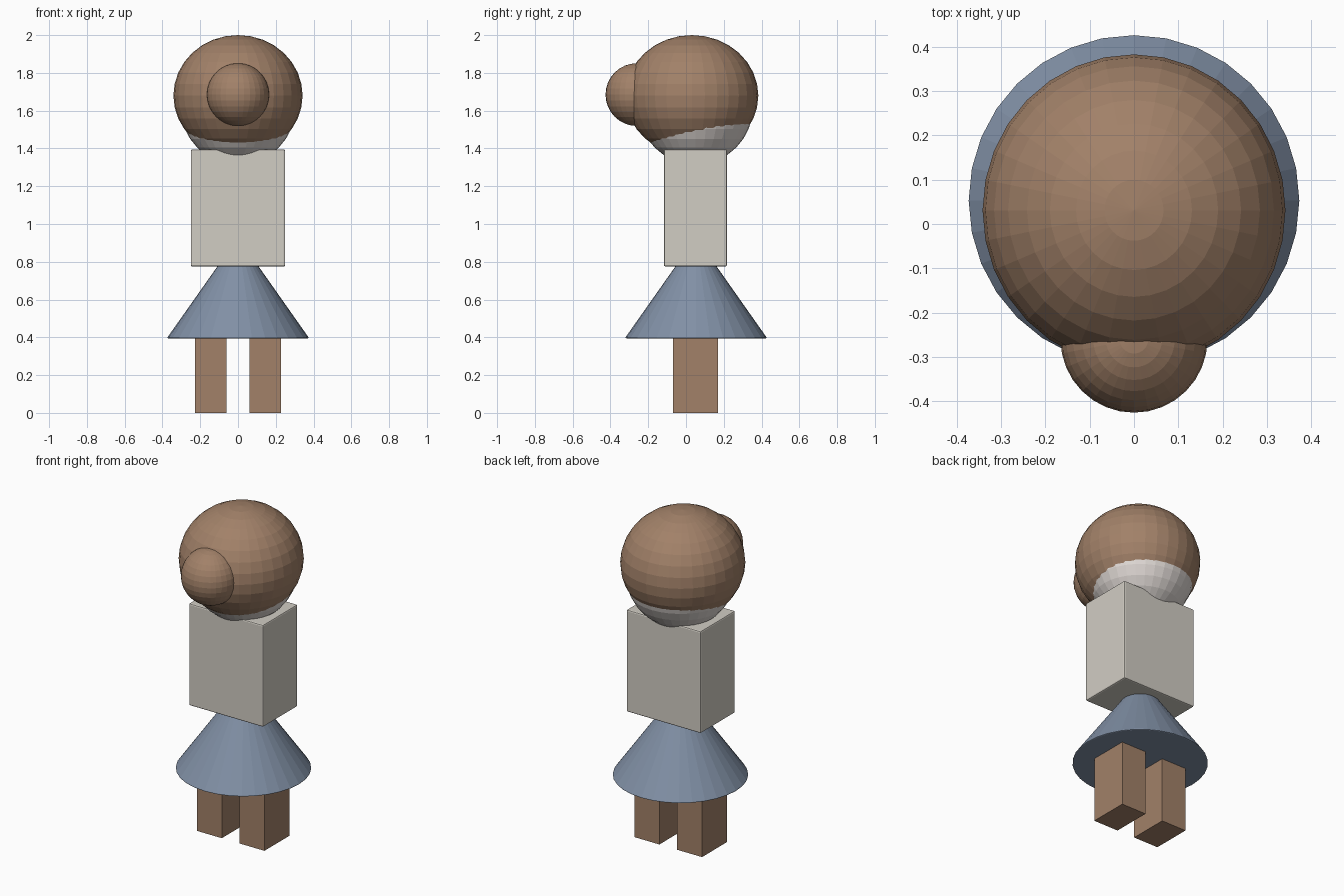
import bpy

if "Cube" in bpy.data.objects:
    bpy.data.objects.remove(bpy.data.objects["Cube"])


def material(name, rgb):
    m = bpy.data.materials.new(name)
    m.diffuse_color = (*rgb, 1)
    m.use_nodes = True
    m.node_tree.nodes["Principled BSDF"].inputs["Base Color"].default_value = m.diffuse_color
    return m


brown = material("brown", (0.36, 0.22, 0.14))
blue = material("blue", (0.22, 0.28, 0.38))
cream = material("cream", (0.64, 0.61, 0.55))
pale = material("pale", (0.75, 0.70, 0.67))


def finish(name, mat, bevel=0):
    ob = bpy.context.object
    ob.name = name
    ob.data.materials.append(mat)
    if bevel:
        mod = ob.modifiers.new("bevel", 'BEVEL')
        mod.width = bevel
        mod.segments = 2
        mod.limit_method = 'ANGLE'
    return ob


def box(name, lo, hi, mat, bevel=0):
    mid = [(a + b) / 2 for a, b in zip(lo, hi)]
    bpy.ops.mesh.primitive_cube_add(size=1, location=mid)
    bpy.context.object.scale = [b - a for a, b in zip(lo, hi)]
    bpy.ops.object.transform_apply(location=False, rotation=False, scale=True)
    return finish(name, mat, bevel)


def ball(name, centre, radii, mat):
    bpy.ops.mesh.primitive_uv_sphere_add(segments=32, ring_count=16, radius=1, location=centre)
    bpy.context.object.scale = radii
    return finish(name, mat)


# Legs
for side, label in ((-1, "left_leg"), (1, "right_leg")):
    x0, x1 = sorted((side * 0.06, side * 0.227))
    box(label, (x0, -0.07, 0), (x1, 0.17, 0.5), brown)

# Conical skirt with a softened hem
bpy.ops.mesh.primitive_cone_add(vertices=32, radius1=0.377, radius2=0, depth=0.535,
                                location=(0, 0.053, 0.395 + 0.535 / 2))
finish("skirt", blue, 0.008)

# Torso
box("torso", (-0.25, -0.117, 0.775), (0.25, 0.217, 1.395), cream, 0.008)

# Head, with larger hair ball overlapping it and a bun
ball("head", (0, 0.05, 1.62), (0.305, 0.305, 0.305), pale)
ball("hair", (0, 0.031, 1.68), (0.342, 0.352, 0.32), brown)
ball("hair_bun", (0, -0.26, 1.685), (0.166, 0.166, 0.166), brown)
